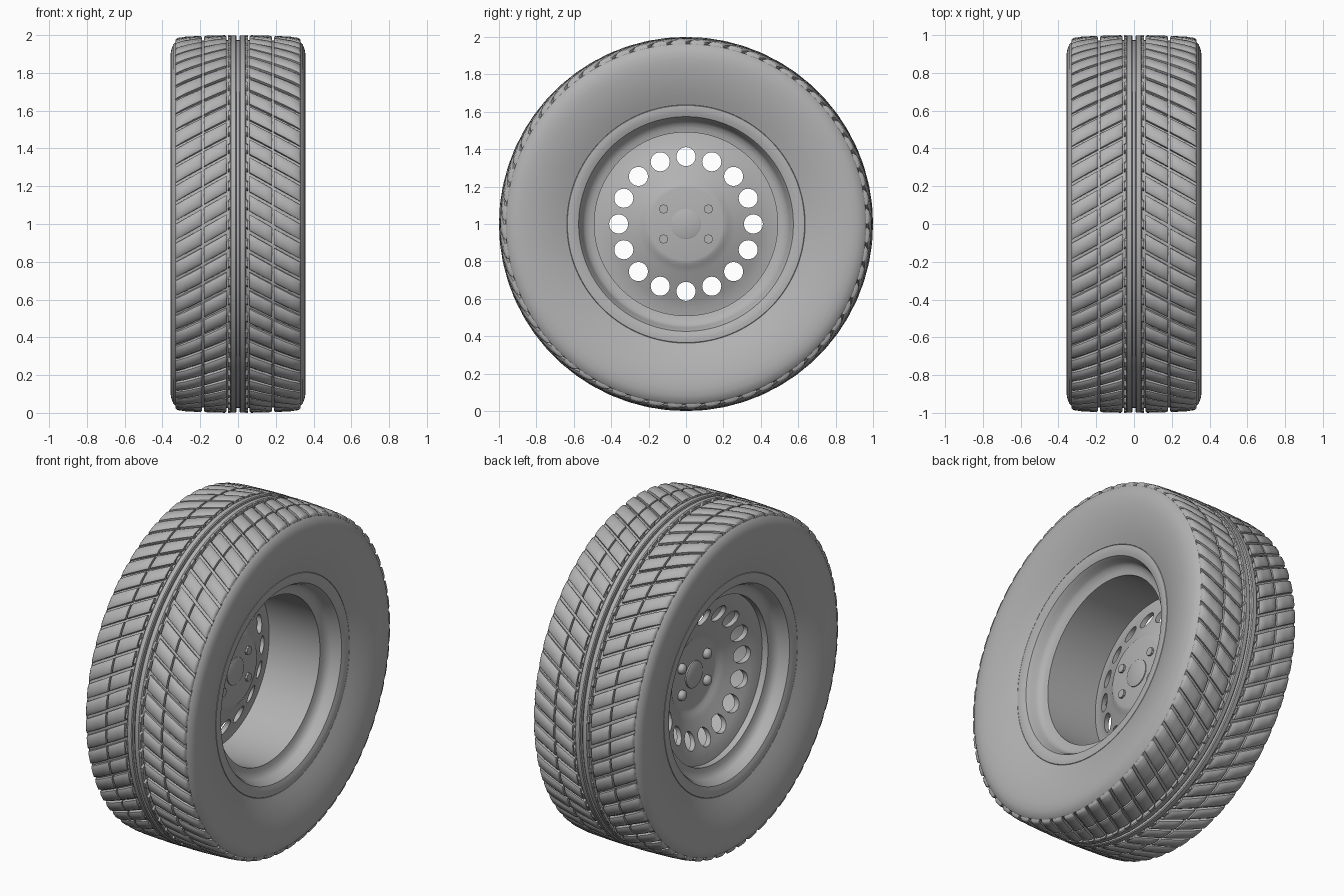
import bpy, bmesh, math
from math import sin, cos, pi, tau

if "Cube" in bpy.data.objects:
    bpy.data.objects.remove(bpy.data.objects["Cube"])

grey = bpy.data.materials.new("dark_grey")
grey.diffuse_color = (0.45, 0.45, 0.45, 1)
grey.use_nodes = True
grey.node_tree.nodes["Principled BSDF"].inputs["Base Color"].default_value = grey.diffuse_color


def finish(bm, name, angle=35):
    bmesh.ops.remove_doubles(bm, verts=bm.verts, dist=1e-5)
    bmesh.ops.recalc_face_normals(bm, faces=bm.faces)
    me = bpy.data.meshes.new(name)
    bm.to_mesh(me)
    bm.free()
    me.materials.append(grey)
    ob = bpy.data.objects.new(name, me)
    bpy.context.collection.objects.link(ob)
    bpy.ops.object.select_all(action='DESELECT')
    ob.select_set(True)
    bpy.context.view_layer.objects.active = ob
    bpy.ops.object.shade_smooth_by_angle(angle=math.radians(angle))
    return ob


def point(x, r, t):
    # wheel axle runs along x at height 1; t rises on the front side
    return (x, -r * cos(t), 1 + r * sin(t))


def lathe(name, profile, n=128, closed=True, oy=0, oz=0, bm=None):
    """Spin an (x, r) profile round the axle, or round a parallel line."""
    own = bm is None
    bm = bm or bmesh.new()
    rings = []
    for x, r in profile:
        if r == 0:
            rings.append([bm.verts.new((x, oy, 1 + oz))] * n)
            continue
        ring = []
        for k in range(n):
            px, py, pz = point(x, r, tau * k / n)
            ring.append(bm.verts.new((px, py + oy, pz + oz)))
        rings.append(ring)
    count = len(rings)
    for i in range(count if closed else count - 1):
        a, b = rings[i], rings[(i + 1) % count]
        for k in range(n):
            vs = list(dict.fromkeys((a[k], a[(k + 1) % n], b[(k + 1) % n], b[k])))
            if len(vs) > 2:
                bm.faces.new(vs)
    return finish(bm, name) if own else None


def mirrored(half):
    return half + [(-x, r) for x, r in reversed(half)]


# Tyre carcass: tread floor, bulged sidewalls, bead
lathe("tyre_carcass", mirrored([
    (0.10, 0.974), (0.20, 0.970), (0.31, 0.966), (0.330, 0.963), (0.343, 0.950),
    (0.355, 0.918), (0.358, 0.88), (0.355, 0.84), (0.347, 0.79), (0.334, 0.74),
    (0.318, 0.69), (0.304, 0.655), (0.297, 0.637), (0.20, 0.60)]), 168)

# Tread blocks: slanted pillowy pads in two columns per side, plus rib teeth
BLOCKS = 60
STEP = tau / BLOCKS
SLOPE = 0.58


def crown(x):
    a = abs(x)
    return 1 - 0.11 * a * a - (max(0, a - 0.295) ** 2) * 5


def add_block(bm, x0, x1, t0, t1):
    us = (0, 0.06, 0.35, 0.65, 0.94, 1)
    vs = (0, 0.18, 0.5, 0.82, 1)
    grid = []
    for u in us:
        x = x0 + (x1 - x0) * u
        row = []
        for v in vs:
            drop = 0.010 if v in (0, 1) else 0.006 if u in (0, 1) else 0
            t = t0 + (t1 - t0) * v - SLOPE * abs(x)
            row.append(bm.verts.new(point(x, crown(x) - drop, t)))
        grid.append(row)
    for i in range(len(us) - 1):
        for j in range(len(vs) - 1):
            bm.faces.new((grid[i][j], grid[i + 1][j], grid[i + 1][j + 1], grid[i][j + 1]))
    # walls down into the carcass
    loop = ([r[0] for r in grid] + grid[-1][1:]
            + [r[-1] for r in reversed(grid[:-1])] + grid[0][-2:0:-1])
    low = []
    for v in loop:
        y, z = v.co.y, v.co.z - 1
        s = 0.955 / math.hypot(y, z)
        low.append(bm.verts.new((v.co.x, y * s, 1 + z * s)))
    for i in range(len(loop)):
        j = (i + 1) % len(loop)
        bm.faces.new((loop[i], loop[j], low[j], low[i]))


columns = (("outer_tread_blocks", 0.190, 0.330, 0.82),
           ("inner_tread_blocks", 0.062, 0.180, 0.82),
           ("centre_rib_teeth", 0.038, 0.053, 0.5))
for name, a, b, fill in columns:
    bm = bmesh.new()
    for side in (1, -1):
        for k in range(BLOCKS):
            add_block(bm, side * a, side * b, k * STEP, (k + fill) * STEP)
    finish(bm, name, 45)

# Two continuous centre ribs
for side, name in ((1, "centre_rib_right"), (-1, "centre_rib_left")):
    lathe(name, [(side * x, r) for x, r in
                 ((0.007, 0.96), (0.007, 0.994), (0.012, 0.999),
                  (0.036, 0.999), (0.042, 0.994), (0.042, 0.96))], 168)

# Rim: flanges, drop wells and straight barrel
inside = mirrored([(0.290, 0.640), (0.298, 0.634), (0.299, 0.615), (0.296, 0.595),
                   (0.288, 0.574), (0.264, 0.560), (0.238, 0.552), (0.220, 0.54),
                   (0.208, 0.515), (0.203, 0.490)])
outside = mirrored([(0.18, 0.52), (0.20, 0.56), (0.255, 0.59)][::-1])
lathe("rim", inside + outside[::-1])

# Wheel disc: flat hub, then a cone dishing out to the barrel
face = [(-0.050, 0), (-0.050, 0.195), (-0.054, 0.213), (-0.066, 0.230),
        (-0.078, 0.26), (-0.095, 0.30), (-0.120, 0.36), (-0.143, 0.41),
        (-0.158, 0.45), (-0.166, 0.495)]
disc = lathe("wheel_disc", face + [(x + 0.03, r) for x, r in reversed(face)], closed=False)

# Sixteen round holes
bm = bmesh.new()
for k in range(16):
    t = tau * k / 16
    lathe("", [(-0.3, 0), (-0.3, 0.051), (0.1, 0.051), (0.1, 0)], 28, False,
          0.36 * cos(t), 0.36 * sin(t), bm)
cutter = finish(bm, "hole_cutter")
cutter.hide_render = True
mod = disc.modifiers.new("holes", 'BOOLEAN')
mod.operation = 'DIFFERENCE'
mod.object = cutter
bpy.ops.object.select_all(action='DESELECT')
disc.select_set(True)
bpy.context.view_layer.objects.active = disc
bpy.ops.object.modifier_apply(modifier="holes")
bpy.ops.object.shade_smooth_by_angle(angle=math.radians(35))
bpy.data.objects.remove(cutter)

# Hub centre cap, showing on both faces
lathe("hub_cap", [(-0.064, 0), (-0.064, 0.068), (-0.058, 0.078), (-0.045, 0.080),
                  (-0.015, 0.080), (-0.012, 0.074), (-0.012, 0)], 48, False)

# Four wheel bolts: domed heads outside, square ends inside
for name, prof, n in (
        ("bolt_heads", [(-0.082, 0), (-0.080, 0.014), (-0.073, 0.025),
                        (-0.062, 0.030), (-0.045, 0.030), (-0.045, 0)], 20),
        ("bolt_ends", [(-0.03, 0), (-0.03, 0.025), (-0.008, 0.025), (-0.008, 0)], 8)):
    bm = bmesh.new()
    for sy in (1, -1):
        for sz in (1, -1):
            lathe("", prof, n, False, 0.12 * sy, 0.08 * sz, bm)
    finish(bm, name)
